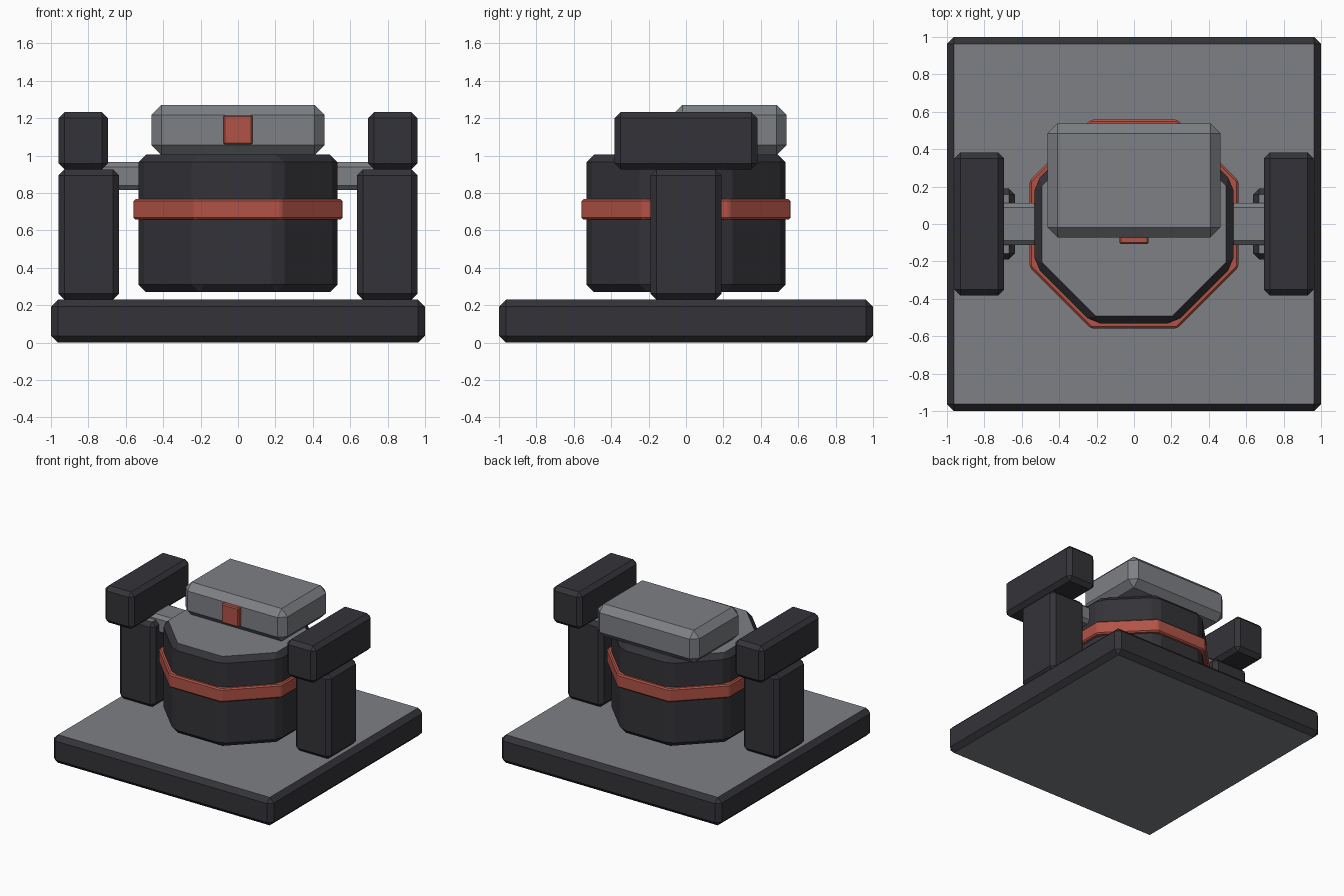
import bpy, bmesh, math

if "Cube" in bpy.data.objects:
    bpy.data.objects.remove(bpy.data.objects["Cube"])


def material(name, rgb):
    m = bpy.data.materials.new(name)
    m.diffuse_color = (*rgb, 1)
    m.use_nodes = True
    m.node_tree.nodes["Principled BSDF"].inputs["Base Color"].default_value = m.diffuse_color
    return m


DARK = material("charcoal", (0.034, 0.033, 0.040))
GREY = material("steel grey", (0.205, 0.215, 0.23))
RED = material("brick red", (0.44, 0.087, 0.061))


def finish(name, bm, bevel, mats, caps=False):
    # bevel every edge once, then optionally colour the flat top and bottom
    bmesh.ops.bevel(bm, geom=bm.edges[:], offset=bevel, offset_type='OFFSET',
                    segments=1, affect='EDGES', profile=0.5)
    bmesh.ops.recalc_face_normals(bm, faces=bm.faces[:])
    if caps:
        for f in bm.faces:
            f.material_index = 1 if abs(f.normal.z) > 0.95 else 0
    me = bpy.data.meshes.new(name)
    bm.to_mesh(me)
    bm.free()
    for m in mats:
        me.materials.append(m)
    ob = bpy.data.objects.new(name, me)
    bpy.context.collection.objects.link(ob)
    return ob


def box(name, x, y, z, bevel, mats, caps=False):
    bm = bmesh.new()
    bmesh.ops.create_cube(bm, size=1)
    for v in bm.verts:
        for i, (a, b) in enumerate((x, y, z)):
            v.co[i] = a if v.co[i] < 0 else b
    return finish(name, bm, bevel, mats, caps)


def octagon(name, apothem, z0, z1, bevel, mats, caps=False):
    bm = bmesh.new()
    r = apothem / math.cos(math.pi / 8)
    ring = [bm.verts.new((r * math.cos(math.pi * (i + .5) / 4),
                          r * math.sin(math.pi * (i + .5) / 4), z0)) for i in range(8)]
    face = bm.faces.new(ring)
    top = bmesh.ops.extrude_face_region(bm, geom=[face])["geom"]
    for v in top:
        if isinstance(v, bmesh.types.BMVert):
            v.co.z = z1
    return finish(name, bm, bevel, mats, caps)


# base slab
box("base", (-1, 1), (-1, 1), (0, 0.23), 0.037, [DARK, GREY], True)

# drum with band
octagon("drum", 0.532, 0.27, 1.005, 0.04, [DARK, GREY], True)
octagon("drum_band", 0.558, 0.658, 0.768, 0.01, [RED])

# side posts, armrest blocks and stub axles
for side, s in (("left", -1), ("right", 1)):
    def span(a, b):
        return tuple(sorted((s * a, s * b)))
    box(side + "_post", span(0.637, 0.96), (-0.19, 0.19), (0.23, 0.927), 0.032, [DARK, GREY], True)
    box(side + "_arm_block", span(0.695, 0.96), (-0.383, 0.383), (0.927, 1.232), 0.032, [DARK])
    box(side + "_axle", span(0.45, 0.75), (-0.113, 0.113), (0.815, 0.965), 0.025, [GREY])

# lid block and front button
box("lid", (-0.463, 0.463), (-0.072, 0.538), (1.003, 1.272), 0.054, [GREY])
box("button", (-0.078, 0.078), (-0.107, -0.03), (1.06, 1.217), 0.008, [RED])
